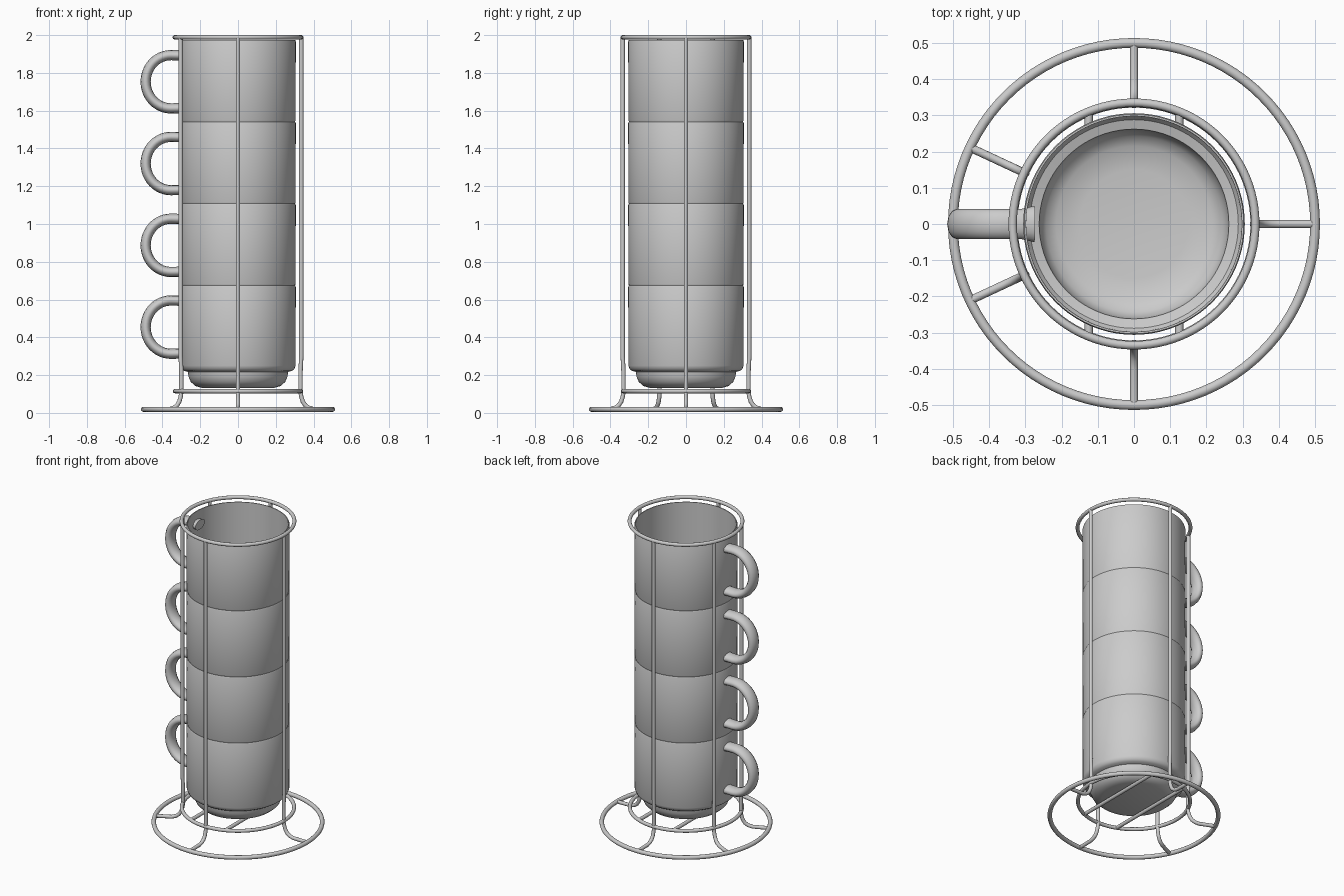
import bpy, bmesh, math
from mathutils import Vector

if "Cube" in bpy.data.objects:
    bpy.data.objects.remove(bpy.data.objects["Cube"], do_unlink=True)


def make_material(name, value):
    mat = bpy.data.materials.new(name)
    mat.use_nodes = True
    color = (value, value, value, 1)
    mat.diffuse_color = color
    mat.node_tree.nodes["Principled BSDF"].inputs["Base Color"].default_value = color
    return mat


GREY = make_material("light grey", 0.6)
WIRE = 0.0115
RACK_R = 0.335
CUP_STEP = 0.433


def finish(obj, name):
    obj.name = name
    obj.data.materials.clear()
    obj.data.materials.append(GREY)
    return obj


def ring(name, radius, z, wire=WIRE):
    bpy.ops.mesh.primitive_torus_add(major_radius=radius, minor_radius=wire, major_segments=96,
                                     minor_segments=12, location=(0, 0, z))
    bpy.ops.object.shade_smooth()
    return finish(bpy.context.object, name)


def tube(name, points, wire=WIRE, flare=1.0, caps=True):
    """Round tube along a path, optionally widened at both ends."""
    curve = bpy.data.curves.new(name, "CURVE")
    curve.dimensions = "3D"
    curve.bevel_depth = wire
    curve.bevel_resolution = 4
    curve.use_fill_caps = caps
    spline = curve.splines.new("POLY")
    spline.points.add(len(points) - 1)
    for p, co in zip(spline.points, points):
        p.co = (*co, 1)
    spline.points[0].radius = spline.points[-1].radius = flare
    obj = bpy.data.objects.new(name, curve)
    bpy.context.collection.objects.link(obj)
    bpy.ops.object.select_all(action="DESELECT")
    obj.select_set(True)
    bpy.context.view_layer.objects.active = obj
    bpy.ops.object.convert(target="MESH")
    obj = bpy.context.object
    bpy.ops.object.shade_smooth_by_angle(angle=math.radians(50))
    return finish(obj, name)


def lathe(name, profile, z):
    bm = bmesh.new()
    verts = [bm.verts.new((r, 0, h)) for r, h in profile]
    edges = [bm.edges.new(pair) for pair in zip(verts, verts[1:])]
    bmesh.ops.spin(bm, geom=verts + edges, axis=(0, 0, 1), cent=(0, 0, 0),
                   angle=math.tau, steps=80)
    bmesh.ops.remove_doubles(bm, verts=bm.verts, dist=0.0001)
    bmesh.ops.recalc_face_normals(bm, faces=bm.faces)
    mesh = bpy.data.meshes.new(name)
    bm.to_mesh(mesh)
    bm.free()
    obj = bpy.data.objects.new(name, mesh)
    bpy.context.collection.objects.link(obj)
    obj.location.z = z
    bpy.ops.object.select_all(action="DESELECT")
    obj.select_set(True)
    bpy.context.view_layer.objects.active = obj
    bpy.ops.object.shade_smooth_by_angle(angle=math.radians(35))
    return finish(obj, name)


# Thin-walled stacking cup: rounded foot, shoulder, straight wall, open rim
outer = [(0, 0), (0.19, 0), (0.225, 0.01), (0.25, 0.032), (0.262, 0.06), (0.265, 0.085),
         (0.285, 0.09), (0.298, 0.1), (0.305, 0.118), (0.306, 0.535), (0.303, 0.543)]
inner = [(0.298, 0.543), (0.297, 0.12), (0.288, 0.108), (0.262, 0.1), (0.257, 0.062),
         (0.243, 0.04), (0.215, 0.022), (0.15, 0.012), (0, 0.012)]

# C-shaped handle path on the left-hand wall
arc = [math.radians(90 + 180 * i / 24) for i in range(25)]
loop = [(-0.355 + 0.134 * math.cos(a), 0, 0.141 * math.sin(a)) for a in arc]
handle_path = [(-0.275, 0, 0.138), (-0.31, 0, 0.14)] + loop + [(-0.31, 0, -0.14), (-0.275, 0, -0.138)]

for i in range(4):
    base = 0.132 + i * CUP_STEP
    lathe(f"cup_{i + 1}", outer + inner, base)
    handle = tube(f"cup_handle_{i + 1}", handle_path, 0.027, flare=1.2, caps=True)
    handle.scale.y = 1.55
    handle.location.z = base + 0.322

# Wire rack rings
ring("base_ring", 0.5, 0.0185, 0.0135)
ring("lower_ring", RACK_R - 0.002, 0.115)
ring("top_ring", RACK_R, 2 - WIRE)

# Uprights that sweep outward into feet
foot = [(RACK_R, 1.988), (RACK_R, 0.3), (RACK_R - 0.004, 0.22), (RACK_R - 0.004, 0.11),
        (0.335, 0.085), (0.343, 0.06), (0.356, 0.04), (0.375, 0.027), (0.4, 0.02), (0.497, 0.0185)]
for n, angle in enumerate((0, 90, 155, 205, 270)):
    a = math.radians(angle)
    tube(f"upright_{n + 1}", [(r * math.cos(a), r * math.sin(a), z) for r, z in foot])

# Two bars under the stack
for side, x in (("left", 0.125), ("right", -0.125)):
    tube(f"support_bar_{side}", [(x, -0.308, 0.115), (x, 0.308, 0.115)])
